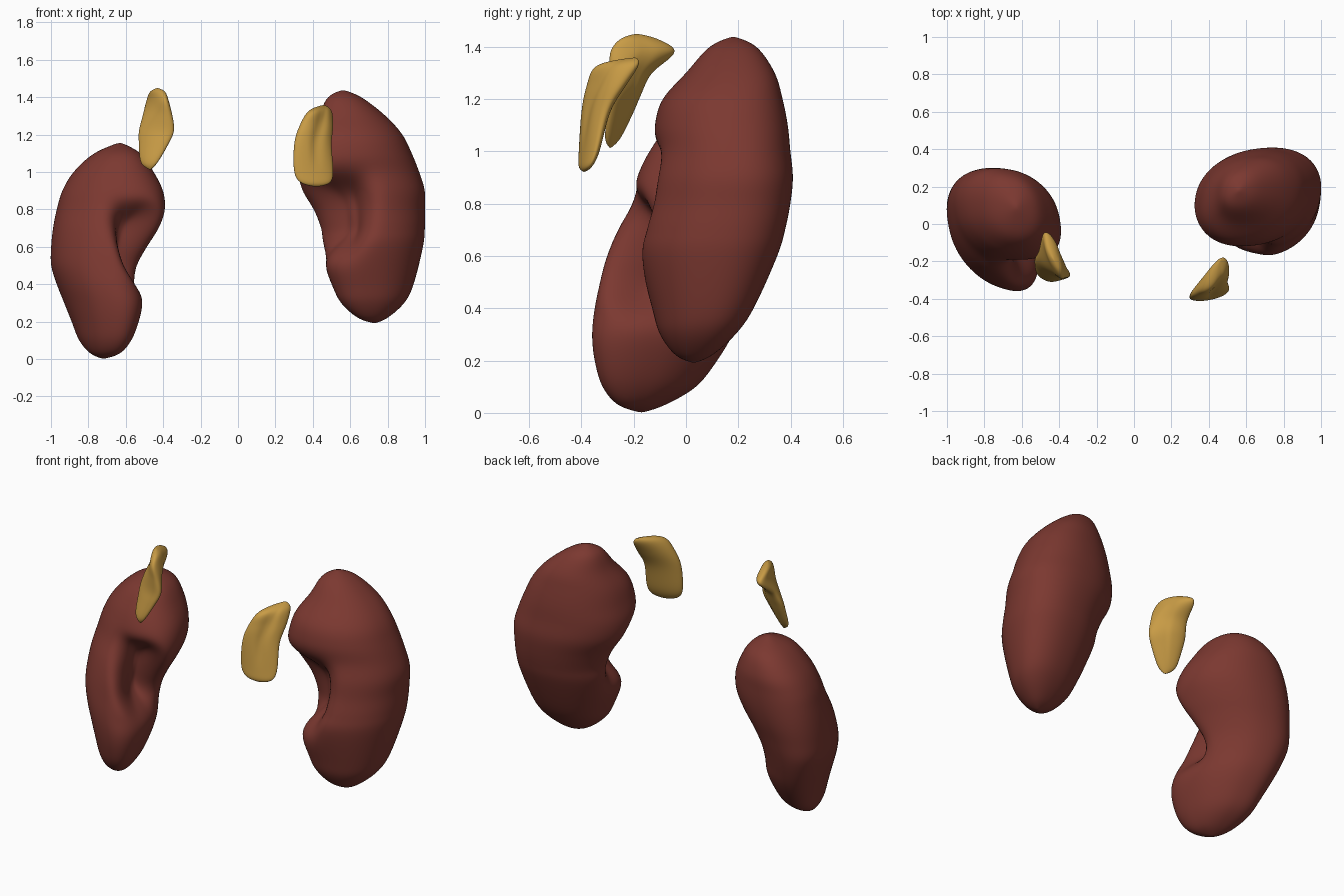
import bpy
import bmesh
import math

cube = bpy.data.objects.get("Cube")
if cube:
    bpy.data.objects.remove(cube, do_unlink=True)


def make_material(name, color):
    material = bpy.data.materials.new(name)
    material.use_nodes = True
    material.diffuse_color = color
    material.node_tree.nodes["Principled BSDF"].inputs["Base Color"].default_value = color
    return material


def smooth_rows(rows, steps):
    """Resample the section rows with a Catmull-Rom spline."""
    result = []
    last = len(rows) - 1
    for i in range(last):
        before, start = rows[max(i - 1, 0)], rows[i]
        end, after = rows[i + 1], rows[min(i + 2, last)]
        for step in range(steps):
            t = step / steps
            row = []
            for a, b, c, d in zip(before, start, end, after):
                bend = (2 * a - 5 * b + 4 * c - d) * t * t
                twist = (3 * b - a - 3 * c + d) * t ** 3
                row.append((2 * b + (c - a) * t + bend + twist) / 2)
            result.append(row)
    result.append(rows[last])
    return result


def rounded(value, fullness):
    return math.copysign(abs(value) ** (2 / fullness), value)


def loft_organ(name, rows, material, leans, fullness, hollow, segments=56, steps=5):
    """Skin horizontal sections (z, x min, x max, y min, y max) with one hollow.

    leans skews the sections diagonally, from the bottom value to the top value
    hollow holds: direction in degrees, its turn per unit of height, angular reach,
    height, vertical reach, depth
    """
    direction, turn, reach, hollow_z, hollow_span, depth = hollow
    bm = bmesh.new()
    rings = []
    sections = smooth_rows(rows, steps)
    for index, (z, x_min, x_max, y_min, y_max) in enumerate(sections):
        center_x, center_y = (x_min + x_max) / 2, (y_min + y_max) / 2
        half_x, half_y = (x_max - x_min) / 2, (y_max - y_min) / 2
        if index in (0, len(sections) - 1):
            rings.append([bm.verts.new((center_x, center_y, z))])
            continue
        lean = leans[0] + (leans[1] - leans[0]) * index / len(sections)
        level = depth * math.exp(-abs((z - hollow_z) / hollow_span) ** 4)
        facing = math.radians(direction + turn * (z - hollow_z))
        ring = []
        for s in range(segments):
            angle = math.tau * s / segments
            x = half_x * rounded(math.cos(angle), fullness)
            y = half_y * rounded(math.sin(angle + lean), fullness)
            # Press the hollow inward around its direction
            away = math.remainder(math.atan2(y, x) - facing, math.tau)
            scale = 1 - level * math.exp(-abs(away / reach) ** 4)
            ring.append(bm.verts.new((center_x + x * scale, center_y + y * scale, z)))
        rings.append(ring)

    for low, high in zip(rings, rings[1:]):
        for s in range(segments):
            n = (s + 1) % segments
            if len(low) == 1:
                bm.faces.new((low[0], high[n], high[s]))
            elif len(high) == 1:
                bm.faces.new((low[s], low[n], high[0]))
            else:
                bm.faces.new((low[s], low[n], high[n], high[s]))
    bmesh.ops.recalc_face_normals(bm, faces=bm.faces[:])
    for face in bm.faces:
        face.smooth = True
    mesh = bpy.data.meshes.new(name)
    bm.to_mesh(mesh)
    bm.free()
    mesh.materials.append(material)
    organ = bpy.data.objects.new(name, mesh)
    bpy.context.collection.objects.link(organ)
    relax = organ.modifiers.new("Relax", "SMOOTH")
    relax.factor = .5
    relax.iterations = 3
    subdivision = organ.modifiers.new("Subdivision", "SUBSURF")
    subdivision.levels = subdivision.render_levels = 1
    return organ


kidney_red = make_material("kidney red", (.2, .04, .03, 1))
gland_gold = make_material("gland gold", (.58, .33, .06, 1))

# Left kidney: higher, hollow facing forward and inward
left_kidney_rows = [
    (.19, .73, .73, .03, .03),
    (.22, .64, .8, -.04, .1),
    (.3, .55, .89, -.1, .19),
    (.4, .5, .94, -.13, .26),
    (.6, .42, .99, -.18, .35),
    (.7, .41, 1, -.17, .38),
    (.8, .38, 1, -.15, .4),
    (.9, .33, 1, -.14, .41),
    (1, .32, .97, -.12, .4),
    (1.1, .34, .93, -.12, .39),
    (1.2, .37, .88, -.09, .37),
    (1.3, .43, .79, 0, .34),
    (1.4, .48, .66, .09, .27),
    (1.44, .56, .56, .18, .18),
]
loft_organ("left_kidney", left_kidney_rows, kidney_red, (.25, .15), 2.2,
           (-134, 70, .7, .77, .2, .62))

# Right kidney: lower, leaning forward at the bottom
right_kidney_rows = [
    (0, -.72, -.72, -.17, -.17),
    (.03, -.79, -.63, -.26, -.08),
    (.1, -.85, -.57, -.32, .04),
    (.2, -.89, -.53, -.35, .12),
    (.3, -.93, -.51, -.36, .18),
    (.4, -.97, -.52, -.35, .22),
    (.5, -1, -.51, -.33, .25),
    (.6, -1, -.47, -.31, .27),
    (.7, -.99, -.42, -.28, .29),
    (.8, -.97, -.39, -.23, .3),
    (.9, -.94, -.4, -.19, .3),
    (1, -.88, -.45, -.14, .29),
    (1.1, -.77, -.52, -.06, .23),
    (1.16, -.63, -.63, .09, .09),
]
loft_organ("right_kidney", right_kidney_rows, kidney_red, (-.55, -.15), 2.2,
           (-43, -110, .42, .61, .2, .65))

# Thin leaf-like glands above the inner side of each kidney
left_gland_rows = [
    (.92, .42, .42, -.39, -.39),
    (.94, .34, .49, -.41, -.36),
    (1, .3, .51, -.41, -.33),
    (1.15, .3, .5, -.4, -.29),
    (1.25, .33, .51, -.38, -.23),
    (1.33, .38, .5, -.34, -.18),
    (1.36, .46, .46, -.19, -.19),
]
loft_organ("left_adrenal_gland", left_gland_rows, gland_gold, (.7, .7), 2,
           (-60, 0, .7, 1.2, .16, .25))

right_gland_rows = [
    (1.01, -.47, -.47, -.29, -.29),
    (1.05, -.52, -.43, -.31, -.25),
    (1.15, -.53, -.37, -.3, -.2),
    (1.22, -.53, -.34, -.29, -.17),
    (1.3, -.51, -.35, -.29, -.13),
    (1.38, -.49, -.37, -.29, -.04),
    (1.43, -.47, -.39, -.25, -.11),
    (1.45, -.43, -.43, -.19, -.19),
]
loft_organ("right_adrenal_gland", right_gland_rows, gland_gold, (-.7, -.8), 2,
           (25, 0, .7, 1.25, .16, .15))
